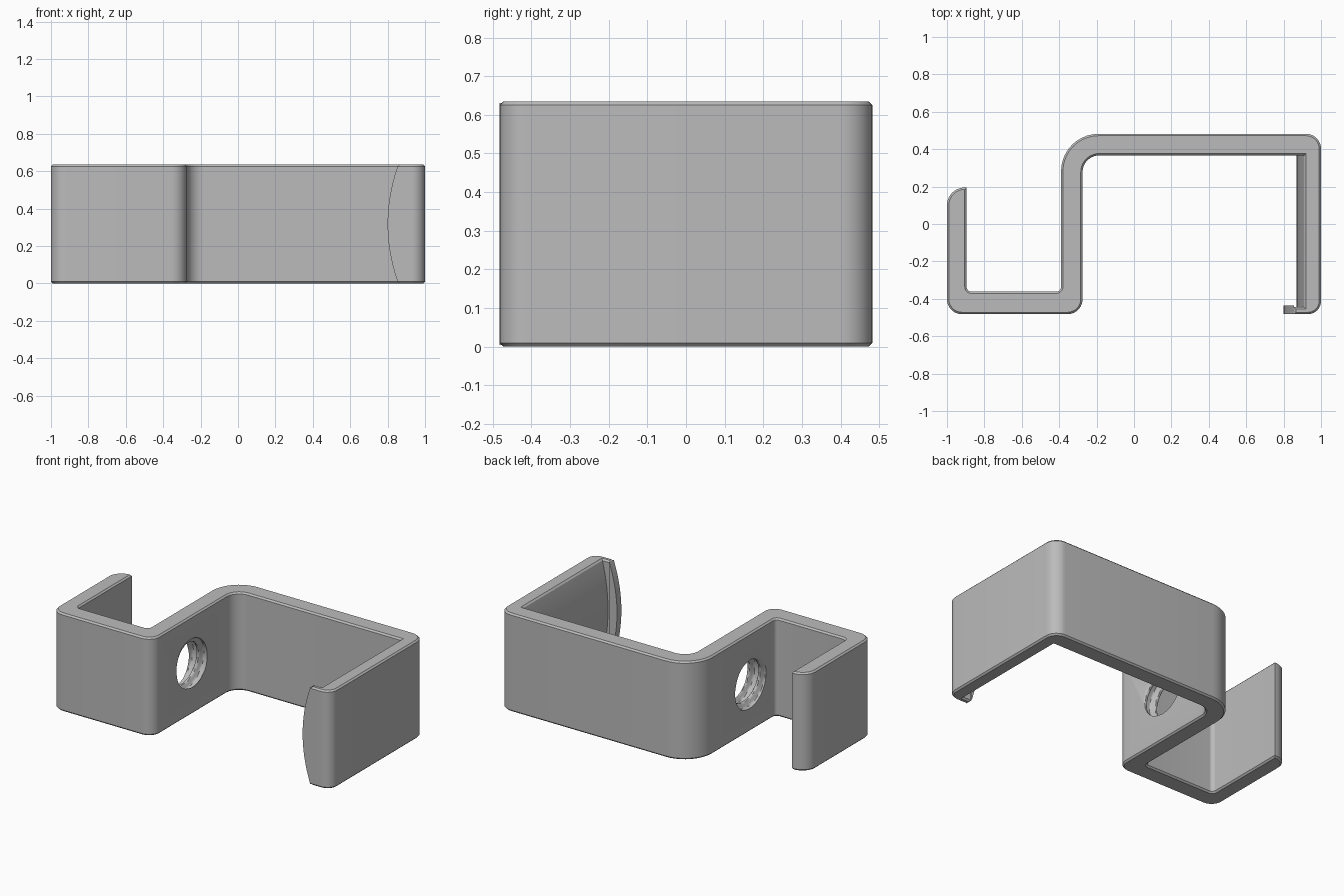
import bpy, bmesh, math
from mathutils import Vector

cube = bpy.data.objects.get("Cube")
if cube:
    bpy.data.objects.remove(cube, do_unlink=True)

HEIGHT = 0.635
HALF_Y = 0.482

grey = bpy.data.materials.new("plain grey")
grey.use_nodes = True
grey.diffuse_color = (0.5, 0.5, 0.5, 1)
grey.node_tree.nodes["Principled BSDF"].inputs["Base Color"].default_value = grey.diffuse_color


def make_object(name, bm):
    bmesh.ops.recalc_face_normals(bm, faces=bm.faces)
    mesh = bpy.data.meshes.new(name)
    bm.to_mesh(mesh)
    bm.free()
    mesh.materials.append(grey)
    obj = bpy.data.objects.new(name, mesh)
    bpy.context.collection.objects.link(obj)
    return obj


def activate(obj):
    bpy.ops.object.select_all(action='DESELECT')
    obj.select_set(True)
    bpy.context.view_layer.objects.active = obj


def smooth(obj):
    activate(obj)
    bpy.ops.object.shade_smooth_by_angle(angle=math.radians(30))


def rounded(corners, steps=10):
    """Replace each (x, y, radius) right-angle corner with an arc."""
    out = []
    for i, (x, y, r) in enumerate(corners):
        p = Vector((x, y))
        if r == 0:
            out.append(p)
            continue
        a = (Vector(corners[i - 1][:2]) - p).normalized() * r
        b = (Vector(corners[(i + 1) % len(corners)][:2]) - p).normalized() * r
        for k in range(steps + 1):
            t = math.pi / 2 * k / steps
            out.append(p + a * (1 - math.sin(t)) + b * (1 - math.cos(t)))
    return out


def extrude(points, offset):
    """Prism from a flat outline."""
    bm = bmesh.new()
    face = bm.faces.new([bm.verts.new(p) for p in points])
    ext = bmesh.ops.extrude_face_region(bm, geom=[face])
    moved = [v for v in ext["geom"] if isinstance(v, bmesh.types.BMVert)]
    bmesh.ops.translate(bm, vec=offset, verts=moved)
    # Close the starting side if the extrusion left it open
    bmesh.ops.holes_fill(bm, edges=[e for e in bm.edges if e.is_boundary])
    return bm


# Bent strap: S-shaped plan with rounded corners and chamfered rims
plan = rounded([
    (-1, -HALF_Y, 0.08), (-0.275, -HALF_Y, 0.08), (-0.275, 0.367, 0.09),
    (0.91, 0.367, 0), (0.91, -0.445, 0), (0.855, -0.445, 0), (0.855, -HALF_Y, 0),
    (1, -HALF_Y, 0.07), (1, HALF_Y, 0.08), (-0.39, HALF_Y, 0.2),
    (-0.39, -0.361, 0.025), (-0.895, -0.361, 0.025),
    (-0.895, 0.195, 0), (-1, 0.195, 0.095)])
bm = extrude([(p.x, p.y, 0) for p in plan], (0, 0, HEIGHT))
rims = [e for e in bm.edges if abs(e.verts[0].co.z - e.verts[1].co.z) < 1e-5]
bmesh.ops.bevel(bm, geom=rims, offset=0.01, segments=1, affect='EDGES')
strap = make_object("clip_body", bm)


# Threaded hole cutter: radius follows a right-handed helix along x
def thread_radius(turns):
    u = turns % 1
    return 0.14 + 0.03 * min(1, max(0, 2 - 5 * abs(u - 0.5)))


SIDES, RINGS, PITCH = 48, 44, 0.077
bm = bmesh.new()
rings = []
for i in range(RINGS + 1):
    x = -0.45 + 0.24 * i / RINGS
    ring = []
    for j in range(SIDES):
        a = math.tau * j / SIDES
        r = thread_radius(x / PITCH - j / SIDES + 0.2)
        ring.append(bm.verts.new((x, -0.092 + r * math.cos(a), 0.32 + r * math.sin(a))))
    rings.append(ring)
for lo, hi in zip(rings, rings[1:]):
    for j in range(SIDES):
        k = (j + 1) % SIDES
        bm.faces.new((lo[j], lo[k], hi[k], hi[j]))
bm.faces.new(rings[0])
bm.faces.new(rings[-1])
bmesh.ops.triangulate(bm, faces=bm.faces)
cutter = make_object("thread_cutter", bm)
cutter.hide_render = True

cut = strap.modifiers.new("threaded_hole", 'BOOLEAN')
cut.operation = 'DIFFERENCE'
cut.solver = 'EXACT'
cut.object = cutter
activate(strap)
bpy.ops.object.modifier_apply(modifier=cut.name)
bpy.data.objects.remove(cutter, do_unlink=True)
smooth(strap)


# Bowed segments: inner swell of the end wall and the bowed edge of its lip
def bowed_segment(name, x_edge, bow, y0, y1, margin, steps=24):
    points = []
    for k in range(steps + 1):
        t = 2 * k / steps - 1
        z = HEIGHT / 2 + t * (HEIGHT / 2 - margin)
        points.append((x_edge - bow * (1 - t * t), y0, z))
    smooth(make_object(name, extrude(points, (0, y1 - y0, 0))))


bowed_segment("end_wall_swell", 0.91, 0.04, -0.445, 0.367, 0.01)
bowed_segment("lip_edge", 0.855, 0.055, -HALF_Y, -0.437, 0.004)
